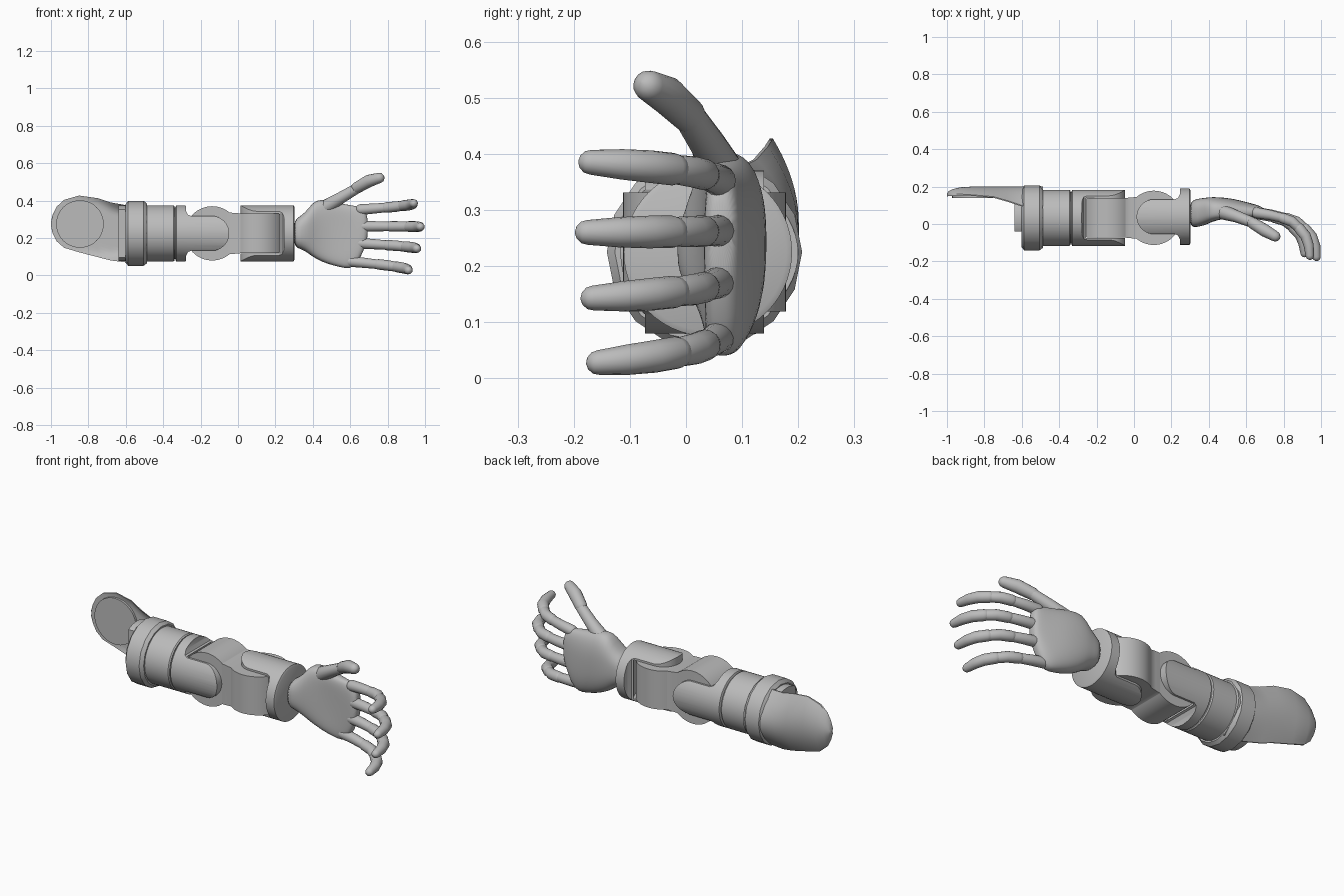
import bpy, bmesh, math
from mathutils import Vector, Matrix

if "Cube" in bpy.data.objects:
    bpy.data.objects.remove(bpy.data.objects["Cube"])

grey = bpy.data.materials.new("grey_metal")
grey.use_nodes = True
COLOUR = (0.5, 0.5, 0.5, 1)
grey.diffuse_color = COLOUR
grey.node_tree.nodes["Principled BSDF"].inputs["Base Color"].default_value = COLOUR

AXIS_Y, AXIS_Z = 0.033, 0.225      # centre line of the arm, along x


def loft(name, rings):
    """Skin a list of equal-length rings and cap both ends."""
    bm = bmesh.new()
    rows = [[bm.verts.new(p) for p in ring] for ring in rings]
    n = len(rows[0])
    for a, b in zip(rows, rows[1:]):
        for i in range(n):
            j = (i + 1) % n
            bm.faces.new((a[i], a[j], b[j], b[i]))
    bm.faces.new(rows[0])
    bm.faces.new(rows[-1])
    bmesh.ops.recalc_face_normals(bm, faces=bm.faces)
    mesh = bpy.data.meshes.new(name)
    bm.to_mesh(mesh)
    bm.free()
    obj = bpy.data.objects.new(name, mesh)
    bpy.context.collection.objects.link(obj)
    mesh.materials.append(grey)
    return smooth(obj)


def smooth(obj, angle=35):
    obj.data.shade_smooth()
    obj.data.set_sharp_from_angle(angle=math.radians(angle))
    return obj


def circle(n, r=1.0):
    return [(r * math.cos(2 * math.pi * i / n), r * math.sin(2 * math.pi * i / n)) for i in range(n)]


def lathe(name, profile, sides=56, y=AXIS_Y, z=AXIS_Z):
    return loft(name, [[(x, y + r * c, z + r * s) for c, s in circle(sides)] for x, r in profile])


def prism(name, outline, y0, y1):
    """Extrude an xz outline along y."""
    return loft(name, [[(x, y, z) for x, z in outline] for y in (y0, y1)])


def arc(cx, r, start, end, n=28):
    return [(cx + r * math.cos(math.radians(start + (end - start) * i / n)),
             r * math.sin(math.radians(start + (end - start) * i / n))) for i in range(n + 1)]


def combine(obj, other, operation):
    """Apply a boolean and drop the cutter."""
    mod = obj.modifiers.new("cut", 'BOOLEAN')
    mod.operation, mod.object, mod.solver = operation, other, 'EXACT'
    bpy.context.view_layer.update()
    deps = bpy.context.evaluated_depsgraph_get()
    mesh = bpy.data.meshes.new_from_object(obj.evaluated_get(deps))
    obj.modifiers.clear()
    obj.data = mesh
    bpy.data.objects.remove(other)
    return smooth(obj)


TURN = Matrix.Rotation(math.pi / 2, 4, 'X') @ Matrix.Rotation(math.pi, 4, 'Z')


# Shoulder shell: x, z low, z high, back y, edge drop
shell = [(-1.0, .265, .285, .165, .012), (-.99, .222, .328, .176, .02), (-.97, .183, .367, .186, .028),
         (-.93, .148, .404, .196, .036), (-.85, .124, .427, .201, .046), (-.75, .098, .413, .201, .055),
         (-.68, .08, .39, .201, .075), (-.6, .07, .376, .2, .1), (-.487, .07, .376, .2, .11)]
steps = [i / 10 - 1 for i in range(21)]
rings = []
for x, lo, hi, back, drop in shell:
    zs = [(lo + hi) / 2 + (hi - lo) / 2 * t for t in steps]
    ys = [back - drop * t * t for t in steps]
    rings.append([(x, y, z) for y, z in zip(ys, zs)] +
                 [(x, min(y - .006, .15), z) for y, z in reversed(list(zip(ys, zs)))])
loft("shoulder_shell", rings)
prism("shoulder_disc", [(-.845 + c, .275 + s) for c, s in circle(48, .127)], .138, .156)

# Clamp collar, its bracket and the upper sleeve
lathe("collar", [(-.602, .155), (-.587, .174), (-.505, .174), (-.487, .16)], 16)
bracket = lathe("collar_bracket", [(-.64, .148), (-.59, .148)])
combine(bracket, prism("cutter", [(-.7, 0), (-.5, 0), (-.5, .5), (-.7, .5)], -.04, .15), 'INTERSECT')
lathe("upper_sleeve", [(-.5, .15), (-.345, .15), (-.339, .145), (-.339, .138),
                       (-.333, .138), (-.333, .1)])


# Two matching forks, built around their joint at the origin
def fork(name, matrix):
    obj = lathe(name, [(-.195, .14), (-.19, .15), (.12, .15)], y=0, z=0)
    fillet = [(-.14, .16), (-.138, .12), (-.128, .1), (-.11, .093)]
    outline = [(-.3, -.16)] + [(x, -z) for x, z in fillet] + arc(0, .093, -90, 90) + \
        fillet[::-1] + [(-.3, .16)]
    combine(obj, prism("cutter", outline, -.2, .2), 'INTERSECT')
    # clearance for the link
    hollow = arc(0, .152, 110, 250) + [(.2, -.2), (.2, .2)]
    combine(obj, prism("cutter", hollow, -.107, .107), 'DIFFERENCE')
    obj.data.transform(matrix)
    return obj


fork("upper_fork", Matrix.Translation((-.14, AXIS_Y, AXIS_Z)))
fork("wrist_fork", Matrix.Translation((.107, AXIS_Y + .006, AXIS_Z)) @ TURN)

# Link: one outline crossed with itself at a quarter turn
half = [(.267, .06), (.262, .085), (.25, .1), (.23, .106), (.03, .106), (0, .109)]
outline = half + arc(-.122, .145, 50, 310, 64) + [(x, -z) for x, z in reversed(half)]
link = prism("elbow_link", outline, -.2, .2)
other = prism("cutter", outline, -.2, .2)
other.data.transform(TURN)
combine(link, other, 'INTERSECT')
link.data.transform(Matrix.Translation((-.016, AXIS_Y, AXIS_Z)))

# Palm: x, z low, z high, y low, y high, hollow depth
palm = [(.295, .15, .3, -.02, .125, 0), (.34, .142, .318, -.016, .135, 0),
        (.38, .115, .362, -.012, .14, .005), (.415, .088, .408, -.008, .145, .02),
        (.48, .06, .402, -.006, .142, .035), (.54, .045, .388, 0, .133, .035),
        (.6, .032, .376, .01, .118, .025), (.64, .065, .37, .018, .107, .015),
        (.675, .14, .358, .026, .096, .005), (.695, .2, .315, .04, .085, 0)]
rings = []
for x, lo, hi, y0, y1, dent in palm:
    ring = []
    for c, s in circle(32):
        c2, s2 = (math.copysign(abs(v) ** .8, v) for v in (c, s))
        y = (y0 + y1) / 2 + (y1 - y0) / 2 * c2
        if c < 0:
            y += dent * c * c
        ring.append((x, y, (lo + hi) / 2 + (hi - lo) / 2 * s2))
    rings.append(ring)
hand = loft("palm", rings)
mod = hand.modifiers.new("round", 'SUBSURF')
mod.levels = mod.render_levels = 1
smooth(hand, 60)


# Round-ended tube for the finger segments
def tube(name, points, radii, sides=16):
    pts = [Vector(p) for p in points]
    stations = []
    for i, (p, r) in enumerate(zip(pts, radii)):
        t = (pts[min(i + 1, len(pts) - 1)] - pts[max(i - 1, 0)]).normalized()
        caps = [0]
        if i == 0:
            caps = [-85, -60, -30, 0]
        elif i == len(pts) - 1:
            caps = [0, 30, 60, 85]
        for a in map(math.radians, caps):
            stations.append((p + t * r * math.sin(a), t, r * math.cos(a)))
    rings = []
    for p, t, r in stations:
        u = t.cross(Vector((0, 0, 1))).normalized()
        v = t.cross(u)
        rings.append([p + u * c * r + v * s * r for c, s in circle(sides)])
    return smooth(loft(name, rings), 50)


# Fingers: knuckle x and z, fingertip x, y and z
fingers = {"index": (.655, .352, .94, -.17, .385), "middle": (.665, .263, .976, -.176, .26),
           "ring": (.65, .172, .957, -.166, .143), "little": (.6, .075, .912, -.156, .028)}
for label, (kx, kz, tx, ty, tz) in fingers.items():
    def at(fx, fy):
        f = .6 * fx + .4 * fy
        return (kx + (tx - kx) * fx, .06 + (ty - .06) * fy, kz + (tz - kz) * f)
    tube(label + "_finger_base", [at(0, 0), at(.25, .05), at(.48, .12)], [.029, .027, .025])
    tube(label + "_finger_middle", [at(.48, .12), at(.66, .2), at(.8, .36)], [.028, .028, .026])
    tube(label + "_finger_tip", [at(.8, .36), at(.92, .54), at(.98, .76), at(1, 1)],
         [.029, .029, .027, .022])

# Thumb
tube("thumb_base", [(.47, .065, .365), (.55, .04, .415), (.64, .005, .468)], [.04, .032, .028])
tube("thumb_tip", [(.635, .005, .468), (.7, -.035, .505), (.755, -.066, .521)], [.031, .034, .028])
